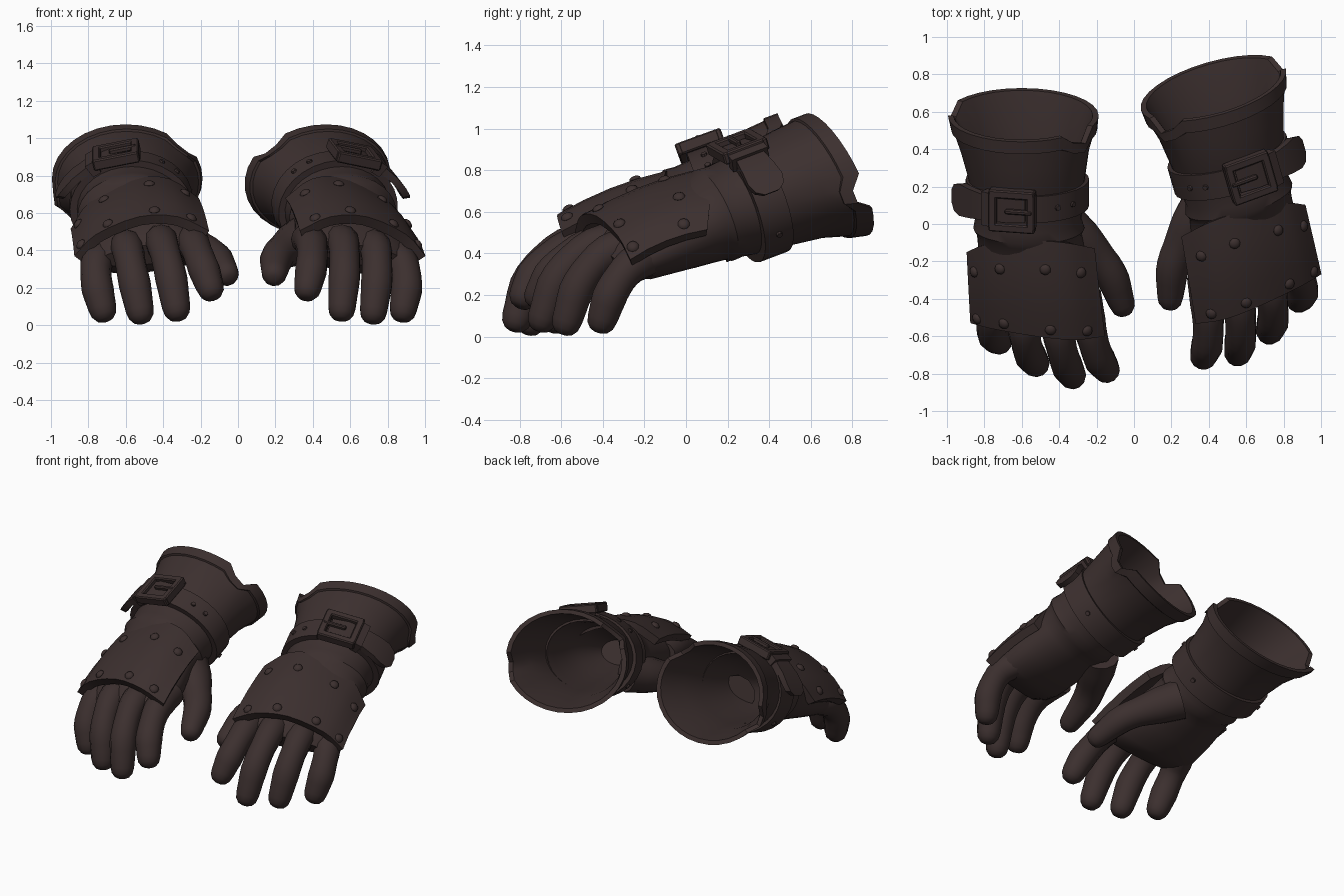
import bpy, bmesh, math
from mathutils import Vector as V, Matrix as M

if "Cube" in bpy.data.objects:
    bpy.data.objects.remove(bpy.data.objects["Cube"])

leather = bpy.data.materials.new("dark_brown_leather")
leather.diffuse_color = (0.045, 0.029, 0.028, 1)
leather.use_nodes = True
leather.node_tree.nodes["Principled BSDF"].inputs["Base Color"].default_value = leather.diffuse_color

# The second glove is the first one mirrored and turned
SIDES = {"left": M.Identity(4),
         "right": M.Translation((0.015, 0, 0)) @ M.Rotation(math.radians(16), 4, 'Z') @ M.Diagonal((-1, 1, 1, 1))}


def finish(name, bm):
    for side, mat in SIDES.items():
        b = bm.copy()
        b.transform(mat)
        bmesh.ops.recalc_face_normals(b, faces=b.faces)
        me = bpy.data.meshes.new(name)
        b.to_mesh(me)
        b.free()
        me.materials.append(leather)
        ob = bpy.data.objects.new(side + "_" + name, me)
        bpy.context.collection.objects.link(ob)
        bpy.ops.object.select_all(action='DESELECT')
        ob.select_set(True)
        bpy.context.view_layer.objects.active = ob
        bpy.ops.object.shade_smooth_by_angle(angle=math.radians(35))
    bm.free()


def loft(bm, rings, cap=True, loop=False):
    vs = [[bm.verts.new(p) for p in r] for r in rings]
    pairs = list(zip(vs, vs[1:])) + ([(vs[-1], vs[0])] if loop else [])
    for a, b in pairs:
        for i in range(len(a)):
            j = (i + 1) % len(a)
            bm.faces.new((a[i], a[j], b[j], b[i]))
    if cap and not loop:
        bm.faces.new(vs[0])
        bm.faces.new(vs[-1])


def smooth_path(pts, k):
    pts = [V(p) for p in pts]
    ext = [2 * pts[0] - pts[1]] + pts + [2 * pts[-1] - pts[-2]]
    out = []
    for i in range(1, len(ext) - 2):
        a, b, c, d = ext[i - 1:i + 3]
        for s in range(k):
            t = s / k
            out.append(0.5 * (2 * b + (c - a) * t + (2 * a - 5 * b + 4 * c - d) * t * t
                              + (3 * b - a - 3 * c + d) * t ** 3))
    return out + [pts[-1]]


def frame(pitch, roll=0):
    p, r = math.radians(pitch), math.radians(roll)
    n0, x0 = V((0, -math.sin(p), math.cos(p))), V((1, 0, 0))
    x = x0 * math.cos(r) + n0 * math.sin(r)
    n = n0 * math.cos(r) - x0 * math.sin(r)
    return x, n, V((0, -math.cos(p), -math.sin(p)))


# Glove body: outer sleeve, rim with two notches, then the hollow inside
N = 32


def notch(deg):
    cut = max(0, 1 - abs(deg - 38) / 14, 1 - abs(deg - 197) / 13)
    return cut * 0.11


def ring(x, y, z, hw, ht, pitch, roll=0, rim=0):
    X, Nn, D = frame(pitch, roll)
    out = []
    for i in range(N):
        deg = 360 * i / N
        a = math.radians(deg)
        low = 1.04 if rim and (deg > 197 or deg < 38) else 1
        out.append(V((x, y, z)) + X * hw * low * math.cos(a) + Nn * ht * low * math.sin(a)
                   + D * notch(deg) * rim)
    return out


bm = bmesh.new()
loft(bm, [ring(*r) for r in [
    (-.50, -.56, .375, .24, .06, 32, 9), (-.505, -.50, .385, .295, .11, 32, 9),
    (-.515, -.43, .405, .31, .145, 31, 9), (-.53, -.28, .47, .31, .175, 28, 7),
    (-.55, -.12, .535, .285, .20, 25, 4), (-.56, -.05, .57, .28, .218, 23),
    (-.562, -.02, .583, .297, .236, 22), (-.565, .03, .60, .285, .232, 21),
    (-.57, .17, .645, .30, .25, 20), (-.575, .26, .685, .315, .265, 22),
    (-.585, .40, .735, .345, .285, 24), (-.595, .50, .765, .37, .30, 25, 0, .6),
    (-.595, .505, .767, .383, .312, 25, 0, .7), (-.60, .58, .785, .395, .322, 26, 0, 1),
    (-.60, .58, .785, .365, .295, 26, 0, 1), (-.585, .40, .735, .315, .255, 24),
    (-.575, .26, .685, .28, .23, 22), (-.57, .15, .64, .255, .205, 20),
    (-.565, .03, .60, .235, .185, 21), (-.55, -.12, .535, .20, .14, 25), (-.53, -.28, .47, .12, .08, 28)]])
finish("glove_body", bm)


# Fingers and thumb
def finger(name, pts, radii):
    path = smooth_path(pts, 4)
    rings = []
    m = len(path) - 1

    def circle(c, t, r):
        s = V((1, 0, 0))
        s = (s - t * s.dot(t)).normalized()
        u = t.cross(s)
        rings.append([c + (s * math.cos(k * math.pi / 6) + u * math.sin(k * math.pi / 6)) * r
                      for k in range(12)])
    for i, c in enumerate(path):
        t = (path[min(i + 1, m)] - path[max(i - 1, 0)]).normalized()
        f = i / m * (len(radii) - 1)
        k = min(int(f), len(radii) - 2)
        r = radii[k] + (radii[k + 1] - radii[k]) * (f - k)
        circle(c, t, r)
    for d, s in ((.5, .88), (.85, .6), (.97, .3)):
        circle(path[-1] + t * r * d, t, r * s)
    b = bmesh.new()
    loft(b, rings)
    finish(name, b)


R = (.082, .09, .082, .086, .075)
finger("little_finger", [(-.71, -.35, .39), (-.755, -.49, .34), (-.755, -.585, .22), (-.725, -.625, .09)], R)
finger("ring_finger", [(-.60, -.38, .44), (-.59, -.56, .405), (-.56, -.69, .26), (-.525, -.745, .08)], R)
finger("middle_finger", [(-.42, -.38, .46), (-.405, -.58, .435), (-.365, -.74, .29), (-.33, -.81, .095)], R)
finger("index_finger", [(-.26, -.36, .46), (-.235, -.56, .43), (-.19, -.71, .32), (-.15, -.775, .205)], R)
finger("thumb", [(-.38, .0, .48), (-.25, -.12, .425), (-.13, -.26, .365), (-.065, -.425, .28)],
       (.13, .12, .095, .088, .07))

# Curved back-of-hand plate
front = smooth_path([(-.875, -.53, .37), (-.76, -.56, .485), (-.53, -.60, .58), (-.32, -.62, .58), (-.155, -.60, .505)], 3)
back = smooth_path([(-.895, -.15, .515), (-.79, -.11, .665), (-.57, -.09, .785), (-.37, -.10, .785), (-.21, -.13, .68)], 3)


def plate_pt(u, v):
    f = u * (len(front) - 1)
    k = min(int(f), len(front) - 2)
    a, b = front[k].lerp(front[k + 1], f - k), back[k].lerp(back[k + 1], f - k)
    return a.lerp(b, v) + V((0, -.01, .02)) * 4 * v * (1 - v)


def plate_n(u, v):
    e = .03
    du = plate_pt(min(u + e, 1), v) - plate_pt(max(u - e, 0), v)
    dv = plate_pt(u, min(v + e, 1)) - plate_pt(u, max(v - e, 0))
    return du.cross(dv).normalized()


bm = bmesh.new()
rings = []
vsteps = [0, .25, .5, .75, 1]
for i in range(13):
    u = i / 12
    top = [plate_pt(u, v) for v in vsteps]
    low = [plate_pt(u, v) - plate_n(u, v) * .055 for v in reversed(vsteps)]
    rings.append(top + low)
loft(bm, rings)
finish("hand_plate", bm)

# Domed rivets along both plate edges
bm = bmesh.new()
for u, v in [(u, v) for v in (.09, .72) for u in (.09, .33, .6, .86)]:
    q = plate_n(u, v).to_track_quat('Z', 'Y').to_matrix().to_4x4()
    bmesh.ops.create_uvsphere(bm, u_segments=10, v_segments=6, radius=.03,
                              matrix=M.Translation(plate_pt(u, v)) @ q @ M.Diagonal((1, 1, .6, 1)))
finish("plate_rivets", bm)

# Wrist strap
SX, SN, SD = frame(20)
SC = V((-.57, .17, .645))


def strap_n(deg):
    a = math.radians(deg)
    return (SX * math.cos(a) / .30 + SN * math.sin(a) / .25).normalized()


def strap_pt(deg, off, w=0):
    a = math.radians(deg)
    return SC + SX * .30 * math.cos(a) + SN * .25 * math.sin(a) + strap_n(deg) * off + SD * w


def band(bm, stations, lo_hi, w, loop=False):
    loft(bm, [[strap_pt(d, o + lo_hi[0], -w * s), strap_pt(d, o + lo_hi[1], -w * s),
               strap_pt(d, o + lo_hi[1], w * s), strap_pt(d, o + lo_hi[0], w * s)]
              for d, o, s in stations], loop=loop)


bm = bmesh.new()
band(bm, [(d * 12, 0, 1) for d in range(30)], (-.03, .03), .075, True)
finish("wrist_strap", bm)

# Loose strap end, lifting off on the outer side
bm = bmesh.new()
band(bm, [(92, .03, .85), (110, .035, .9), (130, .04, .95), (148, .05, 1.1), (160, .065, 1.2),
          (168, .078, 1.0), (172, .085, .5)], (-.015, .025), .075)
band(bm, [(122, .025, 1), (132, .025, 1)], (-.02, .055), .095)
finish("strap_end", bm)

# Buckle frame and prong
bm = bmesh.new()
z = strap_n(104)
x = z.cross(SD).normalized()
B = M((x, SD, z)).transposed().to_4x4()
B.translation = strap_pt(104, .045)
for px, py, pz, sx, sy, sz in [(0, .095, 0, .25, .045, .06), (0, -.095, 0, .25, .045, .06),
                               (.105, 0, 0, .045, .2, .06), (-.105, 0, 0, .045, .2, .06),
                               (.04, 0, .02, .15, .025, .03)]:
    bmesh.ops.create_cube(bm, size=1, matrix=B @ M.Translation((px, py, pz)) @ M.Diagonal((sx, sy, sz, 1)))
bmesh.ops.bevel(bm, geom=bm.edges[:], offset=.007, segments=1, affect='EDGES')
finish("buckle", bm)

# Eyelets on the strap
bm = bmesh.new()
for d in (42, 60, -35, 215):
    q = strap_n(d).to_track_quat('Z', 'Y').to_matrix().to_4x4()
    bmesh.ops.create_cone(bm, cap_ends=True, segments=8, radius1=.018, radius2=.014, depth=.02,
                          matrix=M.Translation(strap_pt(d, .03)) @ q)
finish("strap_eyelets", bm)
